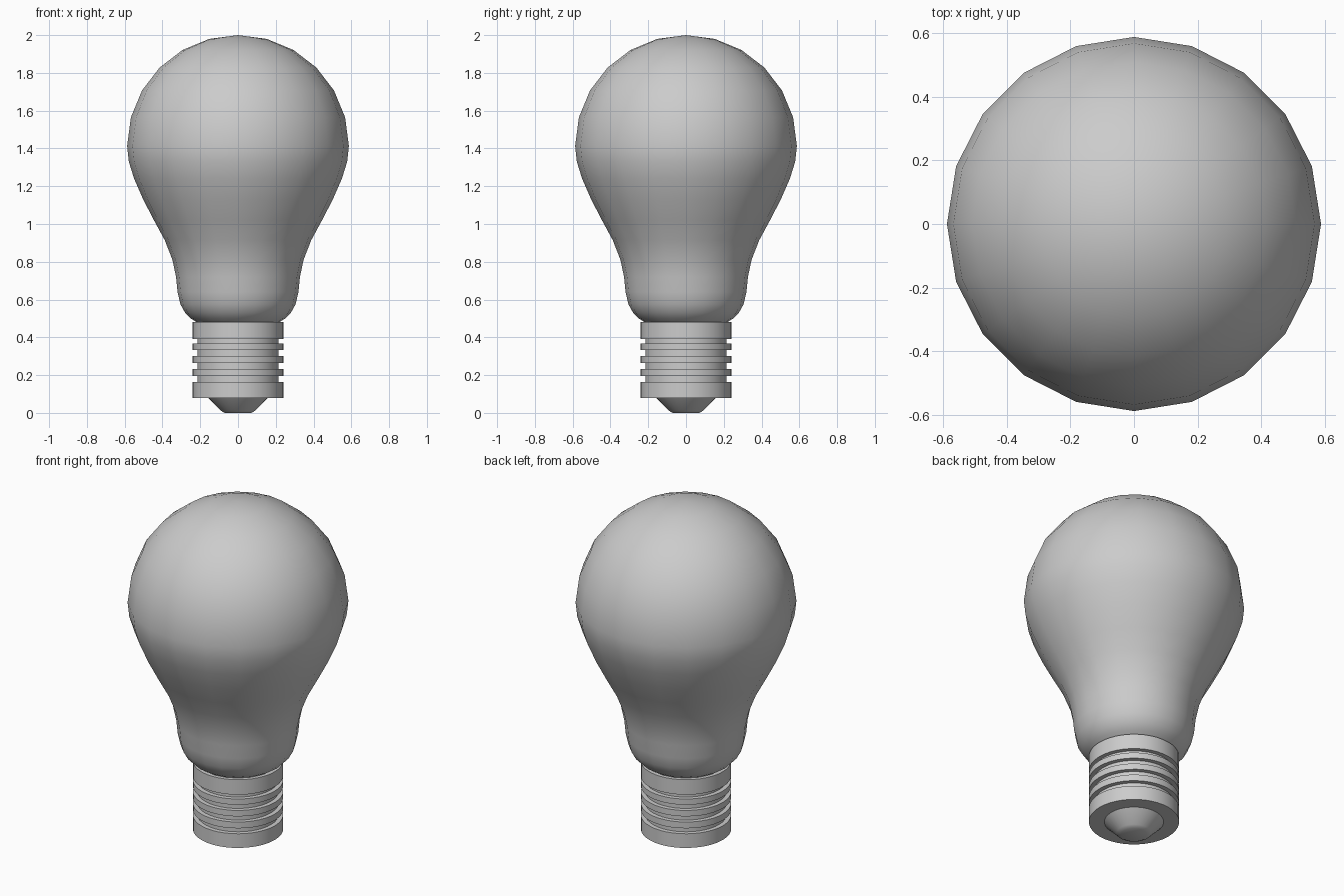
import bpy, bmesh, math

if "Cube" in bpy.data.objects:
    bpy.data.objects.remove(bpy.data.objects["Cube"])


def lathe(name, profile, sides, angle):
    """Revolve (radius, z) points around z; a radius of 0 closes to a pole."""
    bm = bmesh.new()
    rings = []
    for r, z in profile:
        if r == 0:
            rings.append([bm.verts.new((0, 0, z))] * sides)
        else:
            rings.append([bm.verts.new((r * math.cos(2 * math.pi * i / sides),
                                        r * math.sin(2 * math.pi * i / sides), z))
                          for i in range(sides)])
    for a, b in zip(rings, rings[1:]):
        for i in range(sides):
            j = (i + 1) % sides
            bm.faces.new(list(dict.fromkeys((a[i], a[j], b[j], b[i]))))
    bmesh.ops.recalc_face_normals(bm, faces=bm.faces)
    mesh = bpy.data.meshes.new(name)
    bm.to_mesh(mesh)
    bm.free()
    obj = bpy.data.objects.new(name, mesh)
    bpy.context.collection.objects.link(obj)
    bpy.ops.object.select_all(action='DESELECT')
    obj.select_set(True)
    bpy.context.view_layer.objects.active = obj
    bpy.ops.object.shade_smooth_by_angle(angle=math.radians(angle))
    return obj


# Glass envelope: tapered neck below a round dome
R, CZ = 0.587, 1.413
glass = [(0.215, 0.477), (0.25, 0.5), (0.28, 0.53), (0.305, 0.575), (0.32, 0.64),
         (0.328, 0.72), (0.347, 0.81), (0.388, 0.915), (0.445, 1.02),
         (0.502, 1.13), (0.55, 1.24), (0.578, 1.33)]
for k in range(6):
    t = math.radians(15 * k)
    glass.append((R * math.cos(t), CZ + R * math.sin(t)))
glass.append((0, 2.0))
lathe("glass_bulb", glass, 20, 60)

# Screw base: solid bands separated by square grooves
bands = [(0.08, 0.163), (0.195, 0.232), (0.265, 0.3), (0.333, 0.367), (0.392, 0.48)]
base = [(0, 0.08)]
for i, (lo, hi) in enumerate(bands):
    if i:
        base.append((0.215, lo))
    base += [(0.24, lo), (0.24, hi)]
    if i < len(bands) - 1:
        base.append((0.215, hi))
base.append((0, 0.48))
lathe("screw_base", base, 40, 30)

# Contact tip under the base
lathe("contact_tip", [(0, 0), (0.07, 0), (0.092, 0.012), (0.158, 0.08), (0, 0.08)], 32, 30)
